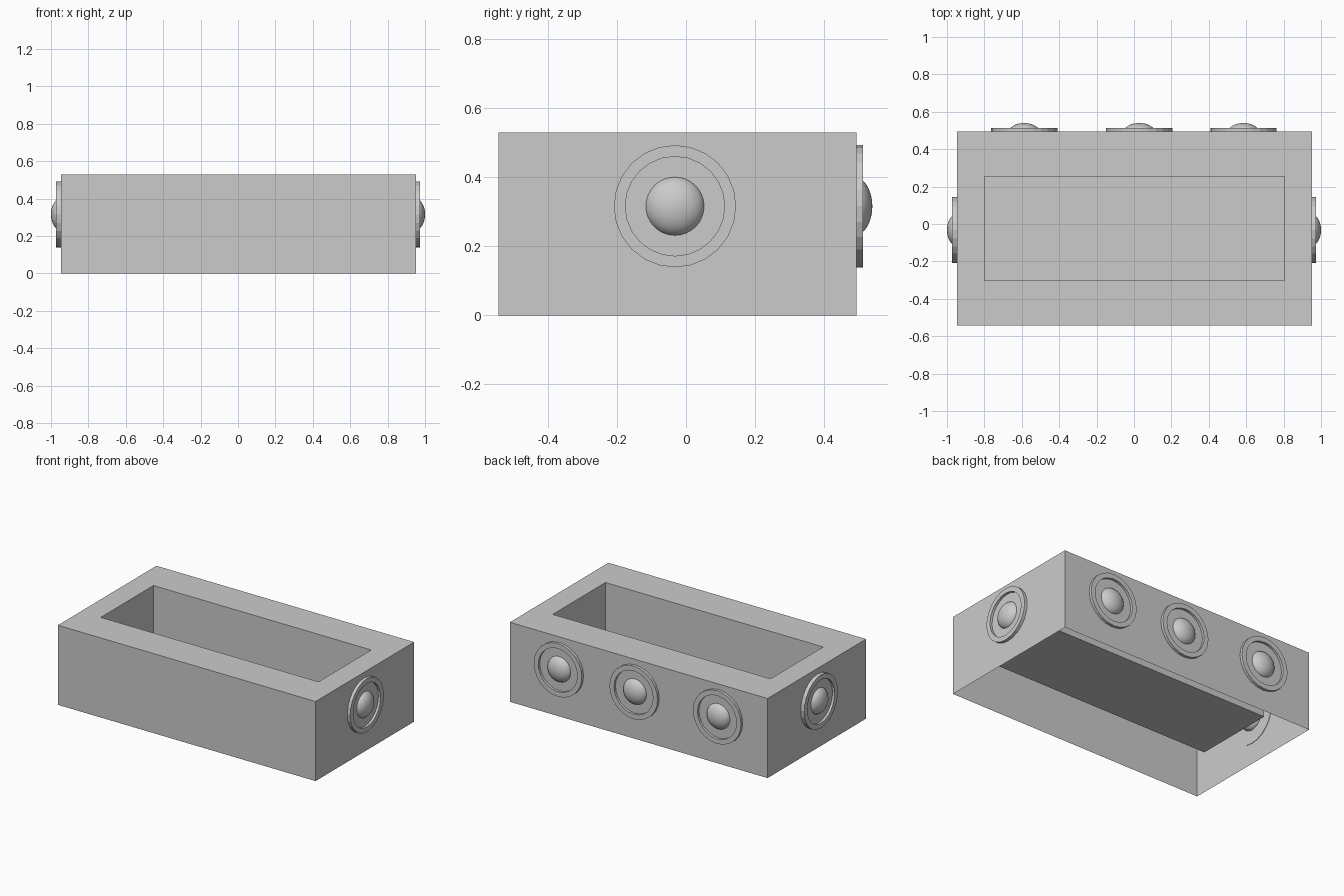
import bpy, bmesh, math
from mathutils import Matrix, Vector

if "Cube" in bpy.data.objects:
    bpy.data.objects.remove(bpy.data.objects["Cube"])

X0, X1, Y0, Y1, H = -0.947, 0.952, -0.543, 0.494, 0.53
KNOB_Z = 0.316
SEGMENTS = 24


def make_object(name, bm):
    mesh = bpy.data.meshes.new(name)
    bm.to_mesh(mesh)
    bm.free()
    obj = bpy.data.objects.new(name, mesh)
    bpy.context.collection.objects.link(obj)
    return obj


def rect(bm, x0, x1, y0, y1, z):
    return [bm.verts.new(p) for p in ((x0, y0, z), (x1, y0, z), (x1, y1, z), (x0, y1, z))]


def bridge(bm, a, b):
    n = len(a)
    for i in range(n):
        j = (i + 1) % n
        bm.faces.new((a[i], a[j], b[j], b[i]))


# Tray shell: outer walls, top rim, sunken pocket; the underside is open
bm = bmesh.new()
loops = [
    rect(bm, X0, X1, Y0, Y1, 0),
    rect(bm, X0, X1, Y0, Y1, H),
    rect(bm, -0.80, 0.805, -0.302, 0.253, H),
    rect(bm, -0.80, 0.805, -0.302, 0.253, 0.142),
]
for a, b in zip(loops, loops[1:]):
    bridge(bm, a, b)
bm.faces.new(loops[-1])
make_object("tray_shell", bm)


def add_knob(name, tip, direction):
    """Recessed round socket and flattened dome; local z points outwards from the wall."""
    rot = Vector(direction).to_track_quat('Z', 'Y').to_matrix().to_4x4()
    place = Matrix.Translation(tip) @ rot

    # Socket: turned profile of (radius, depth from the tip)
    bm = bmesh.new()
    rings = []
    for r, z in ((0.177, -0.056), (0.177, -0.0275), (0.144, -0.0275), (0.144, -0.0435)):
        rings.append([bm.verts.new((r * math.cos(t), r * math.sin(t), z))
                      for t in (2 * math.pi * i / SEGMENTS for i in range(SEGMENTS))])
    for a, b in zip(rings, rings[1:]):
        bridge(bm, a, b)
    bm.faces.new(rings[-1])
    bm.faces.new(rings[0][::-1])
    bm.transform(place)
    make_object(name + "_socket", bm)

    # Dome
    bm = bmesh.new()
    bmesh.ops.create_uvsphere(bm, u_segments=32, v_segments=16, radius=1)
    bm.transform(place @ Matrix.Translation((0, 0, -0.055))
                 @ Matrix.Diagonal((0.0865, 0.0865, 0.055, 1)))
    for f in bm.faces:
        f.smooth = True
    make_object(name + "_dome", bm)


# Three knobs on the back, one on each end
for i, x in enumerate((-0.587, 0.028, 0.586)):
    add_knob(f"back_knob_{i + 1}", (x, 0.54, KNOB_Z), (0, 1, 0))
for label, s in (("right", 1), ("left", -1)):
    add_knob(label + "_knob", (s, -0.032, KNOB_Z), (s, 0, 0))
